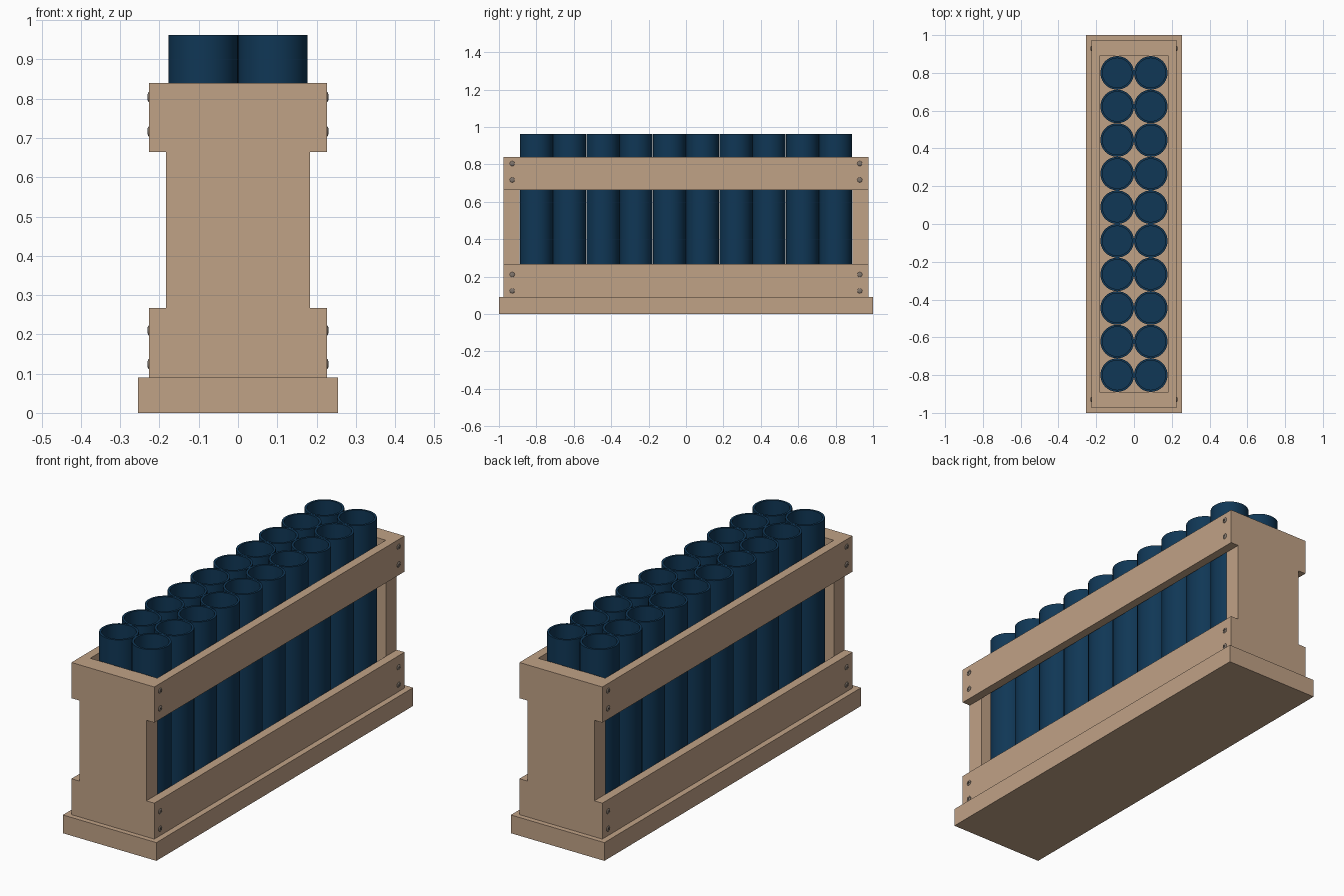
import bpy, bmesh, math
from mathutils import Matrix

if "Cube" in bpy.data.objects:
    bpy.data.objects.remove(bpy.data.objects["Cube"])


def material(name, rgb):
    m = bpy.data.materials.new(name)
    m.diffuse_color = (*rgb, 1)
    m.use_nodes = True
    m.node_tree.nodes["Principled BSDF"].inputs["Base Color"].default_value = m.diffuse_color
    return m


WOOD = material("light wood", (0.53, 0.36, 0.24))
BLUE = material("dark blue", (0.005, 0.038, 0.092))
METAL = material("screw metal", (0.22, 0.18, 0.15))


def add(name, mesh, mat=None, matrix=None):
    ob = bpy.data.objects.new(name, mesh)
    bpy.context.collection.objects.link(ob)
    if mat and not mesh.materials:
        mesh.materials.append(mat)
    if matrix:
        ob.matrix_world = matrix
    return ob


def box(name, x0, x1, y0, y1, z0, z1, mat):
    bm = bmesh.new()
    bmesh.ops.create_cube(bm, size=1)
    for v in bm.verts:
        v.co = (x1 if v.co.x > 0 else x0, y1 if v.co.y > 0 else y0, z1 if v.co.z > 0 else z0)
    me = bpy.data.meshes.new(name)
    bm.to_mesh(me)
    bm.free()
    return add(name, me, mat)


def lathe(name, profile, n):
    """Closed solid from (radius, z) points, starting and ending on the axis."""
    bm = bmesh.new()
    rings = []
    for r, z in profile:
        if r == 0:
            rings.append([bm.verts.new((0, 0, z))] * n)
        else:
            rings.append([bm.verts.new((r * math.cos(2 * math.pi * i / n),
                                        r * math.sin(2 * math.pi * i / n), z)) for i in range(n)])
    for a, b in zip(rings, rings[1:]):
        for i in range(n):
            j = (i + 1) % n
            bm.faces.new(list(dict.fromkeys((a[i], a[j], b[j], b[i]))))
    bmesh.ops.recalc_face_normals(bm, faces=bm.faces)
    # smooth round walls, sharp rims
    for f in bm.faces:
        f.smooth = True
    for e in bm.edges:
        if len(e.link_faces) == 2 and e.calc_face_angle() > math.radians(35):
            e.smooth = False
    me = bpy.data.meshes.new(name)
    bm.to_mesh(me)
    bm.free()
    return me


# Base board
box("base_board", -0.255, 0.255, -1, 1, 0, 0.09, WOOD)

# End boards and side rails
IN, OUT, END = 0.183, 0.226, 0.975
for s, label in ((-1, "front"), (1, "back")):
    y = sorted((s * 0.89, s * END))
    box(label + "_end_board", -IN, IN, *y, 0.09, 0.84, WOOD)
for s, label in ((-1, "left"), (1, "right")):
    x = sorted((s * IN, s * OUT))
    box(label + "_lower_rail", *x, -END, END, 0.09, 0.267, WOOD)
    box(label + "_upper_rail", *x, -END, END, 0.664, 0.84, WOOD)

# Two rows of ten open tubes
R = 0.0887
tube = lathe("tube", [(0, 0.091), (R, 0.091), (R, 0.962), (R - 0.011, 0.962),
                      (R - 0.011, 0.11), (0, 0.11)], 40)
for i in range(10):
    for s, label in ((-1, "left"), (1, "right")):
        add(f"{label}_tube_{i + 1}", tube, BLUE,
            Matrix.Translation((s * 0.0889, (i - 4.5) * 0.1778, 0)))

# Screw head with a cross recess
head = add("screw_head", lathe("screw_head", [(0, -0.006), (0.0135, -0.006), (0.0135, 0.0005),
                                              (0.011, 0.003), (0.006, 0.0045), (0, 0.005)], 20), METAL)
cutters = [box("slot_cutter", -a, a, -b, b, 0.001, 0.02, METAL)
           for a, b in ((0.008, 0.0015), (0.0015, 0.008))]
for c in cutters:
    c.hide_render = True
    mod = head.modifiers.new("slot", "BOOLEAN")
    mod.operation, mod.object, mod.solver = "DIFFERENCE", c, "EXACT"
deps = bpy.context.evaluated_depsgraph_get()
screw = bpy.data.meshes.new_from_object(head.evaluated_get(deps))
for ob in [head] + cutters:
    bpy.data.objects.remove(ob)

# Four screws at each end of both sides
for s, side in ((-1, "left"), (1, "right")):
    for e, end in ((-1, "front"), (1, "back")):
        for k, z in enumerate((0.124, 0.21, 0.717, 0.804)):
            turn = Matrix.Rotation(s * math.pi / 2, 4, "Y") @ Matrix.Rotation(0.5 + k, 4, "Z")
            add(f"{side}_{end}_screw_{k + 1}", screw, METAL,
                Matrix.Translation((s * OUT, e * 0.929, z)) @ turn)
